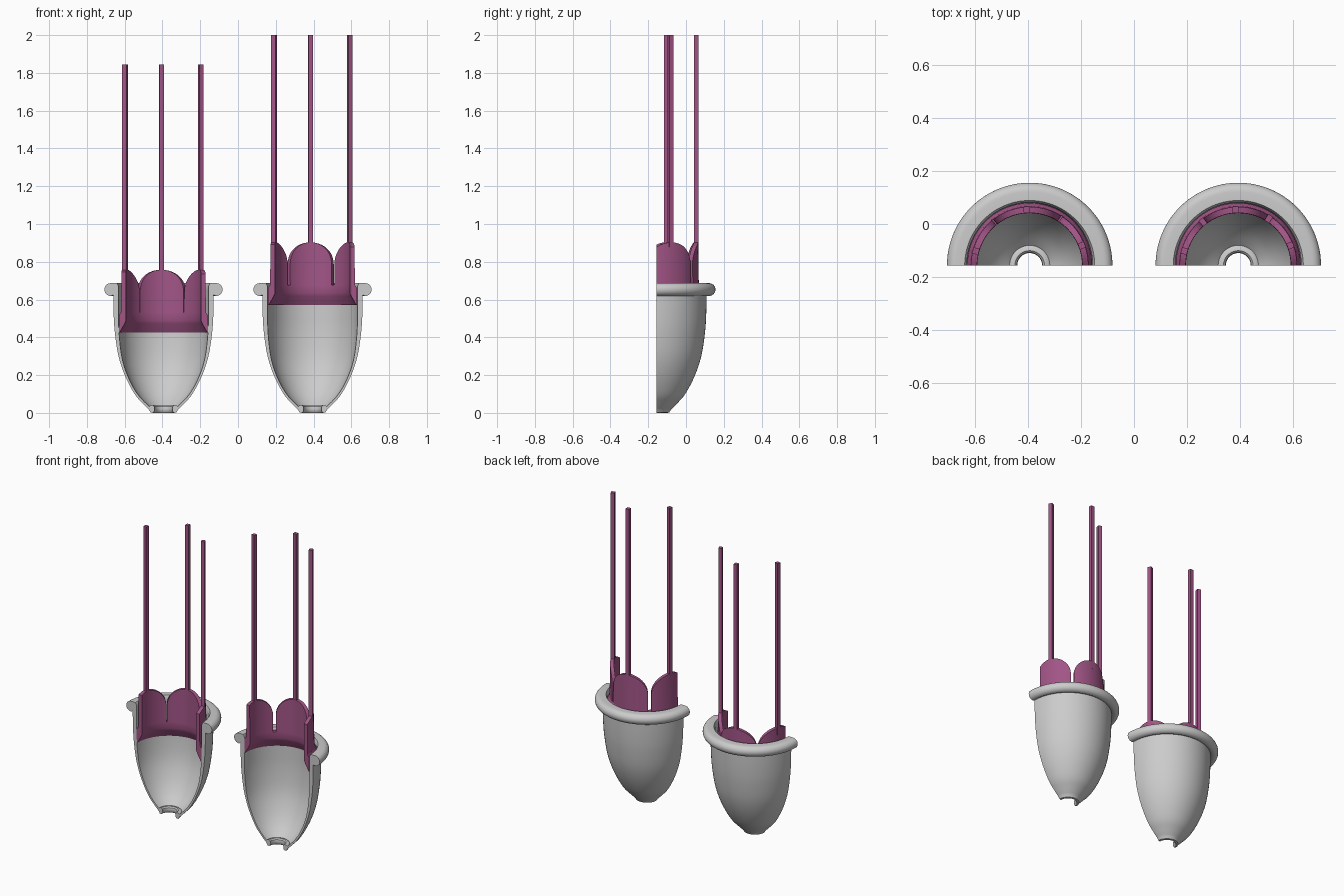
import bpy, bmesh, math
from mathutils import Vector

if "Cube" in bpy.data.objects:
    bpy.data.objects.remove(bpy.data.objects["Cube"])

CUT_Y = -0.157          # section plane: both cups are cut in half here
SEG = 64

plum = bpy.data.materials.new("plum")
plum.diffuse_color = (0.36, 0.09, 0.24, 1)
plum.use_nodes = True
plum.node_tree.nodes["Principled BSDF"].inputs["Base Color"].default_value = plum.diffuse_color


def finish(bm, name, cx, mat=None, smooth=True):
    bmesh.ops.recalc_face_normals(bm, faces=bm.faces)
    me = bpy.data.meshes.new(name)
    bm.to_mesh(me)
    bm.free()
    ob = bpy.data.objects.new(name, me)
    ob.location = (cx, CUT_Y, 0)
    bpy.context.collection.objects.link(ob)
    if mat:
        me.materials.append(mat)
    if smooth:
        bpy.ops.object.select_all(action='DESELECT')
        ob.select_set(True)
        bpy.context.view_layer.objects.active = ob
        bpy.ops.object.shade_smooth_by_angle(angle=math.radians(35))
    return ob


def polar(r, a, z):
    return (r * math.cos(a), r * math.sin(a), z)


def sweep(bm, loops):
    """Skin a list of closed point loops and cap both ends."""
    rows = [[bm.verts.new(p) for p in loop] for loop in loops]
    n = len(rows[0])
    for a, b in zip(rows, rows[1:]):
        for i in range(n):
            j = (i + 1) % n
            bm.faces.new((a[i], a[j], b[j], b[i]))
    bm.faces.new(rows[0])
    bm.faces.new(rows[-1])


def half_lathe(name, profile, cx, mat=None):
    bm = bmesh.new()
    sweep(bm, [[polar(r, math.pi * k / SEG, z) for r, z in profile]
               for k in range(SEG + 1)])
    return finish(bm, name, cx, mat)


def spline(pts, steps=4):
    """Catmull-Rom curve through profile points."""
    p = [Vector(q) for q in [pts[0]] + pts + [pts[-1]]]
    out = []
    for a, b, c, d in zip(p, p[1:], p[2:], p[3:]):
        for s in range(steps):
            t = s / steps
            out.append(tuple(0.5 * (2 * b + (c - a) * t + (2 * a - 5 * b + 4 * c - d) * t ** 2
                                    + (3 * b - a - 3 * c + d) * t ** 3)))
    return out + [pts[-1]]


# Cup section: outer wall, rolled lip, inner wall, drain ring
outer = spline([(0.078, 0.018), (0.11, 0.05), (0.153, 0.10), (0.203, 0.195),
                (0.238, 0.30), (0.257, 0.42), (0.264, 0.52), (0.266, 0.625)])
lip = [(0.279 + 0.034 * math.cos(math.radians(a)), 0.653 + 0.034 * math.sin(math.radians(a)))
       for a in range(-90, 91, 15)]
inner = spline([(0.238, 0.67), (0.238, 0.55), (0.235, 0.42), (0.217, 0.28),
                (0.178, 0.17), (0.13, 0.09), (0.076, 0.034)])
drain = [(0.068, 0.040), (0.056, 0.041), (0.049, 0.034), (0.047, 0.022),
         (0.049, 0.008), (0.056, 0.0), (0.068, 0.002)]
cup_profile = outer + lip + [(0.246, 0.687)] + inner + drain


def petal(name, cx, base, mid, gap):
    """Round-topped curved leaf, clipped at the section plane."""
    half = math.radians(36 - gap)
    a0, a1 = max(0, mid - half), min(math.pi, mid + half)
    u0, u1 = math.asin(max(-1, (a0 - mid) / half)), math.asin(min(1, (a1 - mid) / half))
    loops = []
    for k in range(25):
        t = u0 + (u1 - u0) * k / 24
        a = mid + half * math.sin(t)
        lo, top = base + 0.10, base + 0.215 + 0.118 * max(0, math.cos(t))
        loops.append([polar(0.198, a, lo), polar(0.199, a, top),
                      polar(0.222, a, top), polar(0.225, a, lo)])
    bm = bmesh.new()
    sweep(bm, loops)
    finish(bm, name, cx, plum)


def rod(name, cx, a, z0, z1):
    w = 0.012
    c, s = math.cos(a), math.sin(a)
    loops = []
    for z in (z0, z1):
        loops.append([((0.211 + i) * c - j * s, (0.211 + i) * s + j * c, z)
                      for i, j in ((-w, -w), (w, -w), (w, w), (-w, w))])
    bm = bmesh.new()
    sweep(bm, loops)
    finish(bm, name, cx, plum, smooth=False)


# Lowered insert on the left, raised insert on the right
for side, cx, base, rod_top, gap in (("left", -0.3945, 0.425, 1.845, 0.6),
                                     ("right", 0.3945, 0.57, 2.0, 2.5)):
    half_lathe(side + "_cup", cup_profile, cx)
    # tapered collar the petals grow from
    half_lathe(side + "_collar",
               [(0.2365, base), (0.2365, base + 0.09), (0.225, base + 0.107),
                (0.198, base + 0.107), (0.198, base + 0.065), (0.205, base + 0.048),
                (0.232, base)], cx, plum)
    for n, deg in enumerate((21, 93, 165)):
        a = math.radians(deg)
        petal(f"{side}_petal_{n + 1}", cx, base, a, gap)
        rod(f"{side}_rod_{n + 1}", cx, a, base + 0.28, rod_top)
